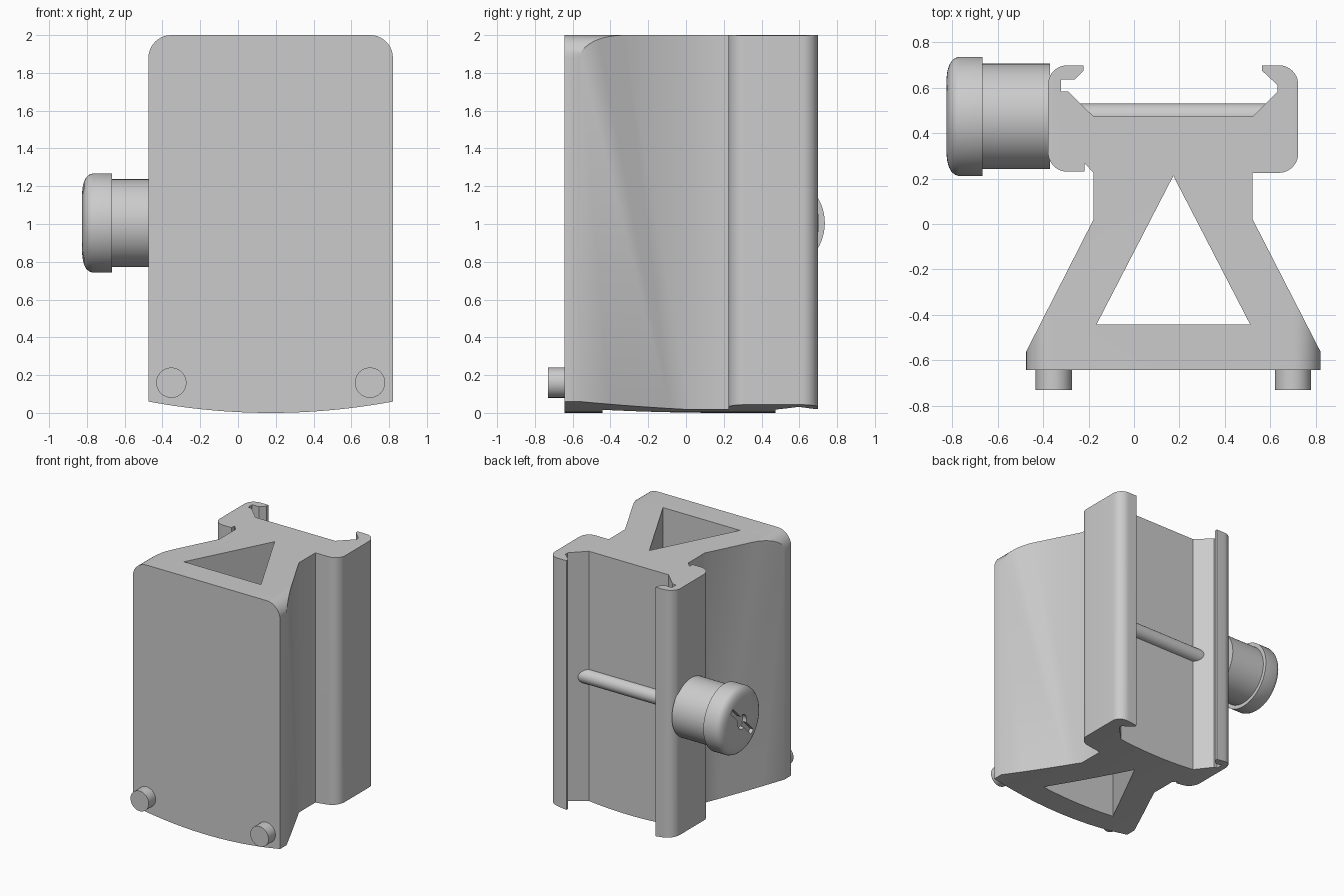
import bpy, bmesh, math
from mathutils import Vector

if "Cube" in bpy.data.objects:
    bpy.data.objects.remove(bpy.data.objects["Cube"])

MID = 0.173            # symmetry line of the body
KY, KZ = 0.473, 1.005  # clamp screw axis


def rounded(points):
    """Polygon from (x, y) or (x, y, radius) entries, with filleted corners."""
    out = []
    n = len(points)
    for i, p in enumerate(points):
        c = Vector(p[:2])
        if len(p) == 2:
            out.append(c)
            continue
        a = (Vector(points[i - 1][:2]) - c).normalized()
        b = (Vector(points[(i + 1) % n][:2]) - c).normalized()
        half = a.angle(b) / 2
        centre = c + (a + b).normalized() * (p[2] / math.sin(half))
        d = p[2] / math.tan(half)
        s, e = c + a * d - centre, c + b * d - centre
        sweep = math.pi - 2 * half
        for k in range(11):
            t = k / 10
            v = (s * math.sin((1 - t) * sweep) + e * math.sin(t * sweep)) / math.sin(sweep)
            out.append(centre + v)
    return out


def finish(name, bm):
    bmesh.ops.remove_doubles(bm, verts=bm.verts, dist=1e-5)
    bmesh.ops.recalc_face_normals(bm, faces=bm.faces)
    me = bpy.data.meshes.new(name)
    bm.to_mesh(me)
    bm.free()
    ob = bpy.data.objects.new(name, me)
    bpy.context.collection.objects.link(ob)
    return ob


def prism(name, pts, lo, hi, axis):
    """Extrude a 2D outline along z (points are x, y) or y (points are x, z)."""
    bm = bmesh.new()
    place = (lambda p: (p[0], p[1], lo)) if axis == 'z' else (lambda p: (p[0], lo, p[1]))
    face = bm.faces.new([bm.verts.new(place(p)) for p in pts])
    ext = bmesh.ops.extrude_face_region(bm, geom=[face])
    move = (0, 0, hi - lo) if axis == 'z' else (0, hi - lo, 0)
    bmesh.ops.translate(bm, vec=move,
                        verts=[v for v in ext['geom'] if isinstance(v, bmesh.types.BMVert)])
    return finish(name, bm)


def lathe(name, pts, centre, axis, steps=64):
    """Spin (distance, radius) points round an axis direction."""
    bm = bmesh.new()
    vs = [bm.verts.new((r, 0, d)) for d, r in pts]
    es = [bm.edges.new(pair) for pair in zip(vs, vs[1:])]
    bmesh.ops.spin(bm, geom=vs + es, cent=(0, 0, 0), axis=(0, 0, 1),
                   angle=2 * math.pi, steps=steps)
    rot = Vector((0, 0, 1)).rotation_difference(Vector(axis)).to_matrix().to_4x4()
    bm.transform(rot)
    bmesh.ops.translate(bm, vec=centre, verts=bm.verts)
    return finish(name, bm)


def cut(ob, tool, op):
    """Apply a boolean and remove the helper."""
    tool.hide_render = True
    mod = ob.modifiers.new("cut", 'BOOLEAN')
    mod.operation, mod.object, mod.solver = op, tool, 'EXACT'
    bpy.ops.object.select_all(action='DESELECT')
    bpy.context.view_layer.objects.active = ob
    ob.select_set(True)
    bpy.ops.object.modifier_apply(modifier=mod.name)
    bpy.data.objects.remove(tool)


# body: rail clamp on top of a flared base, seen from above
section = rounded([
    (-0.516, -0.643), (0.862, -0.643), (0.522, 0.02), (0.522, 0.225),
    (0.722, 0.225, 0.085), (0.722, 0.698, 0.085), (0.562, 0.698), (0.562, 0.675),
    (0.632, 0.61), (0.632, 0.583), (0.522, 0.473), (-0.178, 0.473),
    (-0.29, 0.583), (-0.32, 0.583), (-0.32, 0.635), (-0.26, 0.635),
    (-0.222, 0.673), (-0.222, 0.698), (-0.378, 0.698, 0.085),
    (-0.378, 0.23, 0.085), (-0.218, 0.23), (-0.218, 0.268), (-0.178, 0.225),
    (-0.178, 0.02)])
body = prism("mount_body", section, -0.3, 2.3, 'z')

# front outline: rounded top corners and bowed bottom edge
half = 0.647
bow = [(MID + half * t / 16, 0.06 * (t / 16) ** 2) for t in range(-16, 17)]
outline = rounded(bow + [(MID + half, 2, 0.12), (MID - half, 2, 0.12)])
cut(body, prism("outline_cutter", outline, -1, 1, 'y'), 'INTERSECT')

# triangular lightening hole
triangle = [(-0.165, -0.442), (0.511, -0.442), (MID, 0.212)]
cut(body, prism("hole_cutter", triangle, -0.5, 2.5, 'z'), 'DIFFERENCE')

# clamp screw across the rail groove
rod = lathe("clamp_rod", [(-0.36, 0), (-0.36, 0.057), (0.62, 0.057), (0.62, 0)],
            (0, KY, KZ), (1, 0, 0), 32)

# thumb knob
knob = lathe("thumb_knob", [
    (0.37, 0), (0.37, 0.232), (0.667, 0.232), (0.667, 0.262), (0.77, 0.262),
    (0.788, 0.256), (0.803, 0.243), (0.814, 0.223), (0.821, 0.198),
    (0.825, 0.165), (0.825, 0)], (0, KY, KZ), (-1, 0, 0))

# diagonal screwdriver slot and centre recess
bm = bmesh.new()
bmesh.ops.create_cube(bm, size=1)
for v in bm.verts:
    x, y, z = v.co.x * 0.08, v.co.y * 0.36, v.co.z * 0.04
    v.co = (x - 0.835, KY + (y - z) * math.sqrt(0.5), KZ + (y + z) * math.sqrt(0.5))
cut(knob, finish("slot_cutter", bm), 'DIFFERENCE')
recess = lathe("recess_cutter", [(0.79, 0), (0.79, 0.055), (0.9, 0.055), (0.9, 0)],
               (0, KY, KZ), (-1, 0, 0), 32)
cut(knob, recess, 'DIFFERENCE')

# locating pins on the front plate
pins = []
for side, x in (("left", MID - 0.526), ("right", MID + 0.526)):
    pins.append(lathe(side + "_pin", [(0.6, 0), (0.6, 0.08), (0.73, 0.08), (0.73, 0)],
                      (x, 0, 0.16), (0, -1, 0), 48))

# smooth shading with crisp edges
bpy.ops.object.select_all(action='DESELECT')
for ob in [body, rod, knob] + pins:
    ob.select_set(True)
bpy.context.view_layer.objects.active = body
bpy.ops.object.shade_smooth_by_angle(angle=math.radians(28))
